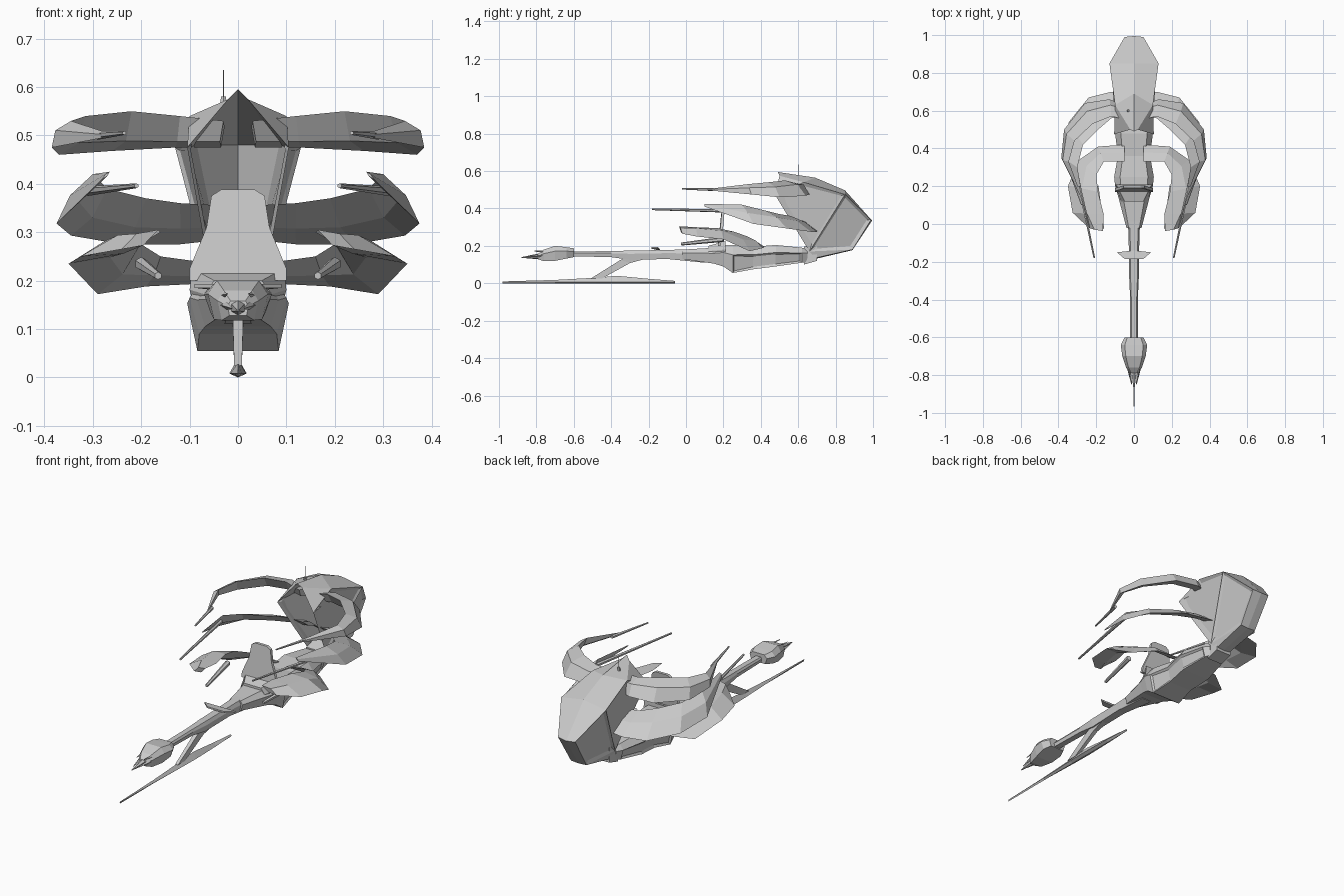
import bpy, bmesh
from mathutils import Vector as V


def finish(name, bm):
    bmesh.ops.remove_doubles(bm, verts=bm.verts, dist=1e-5)
    bmesh.ops.recalc_face_normals(bm, faces=bm.faces)
    me = bpy.data.meshes.new(name)
    bm.to_mesh(me)
    bm.free()
    ob = bpy.data.objects.new(name, me)
    bpy.context.collection.objects.link(ob)
    return ob


def loft(name, rings):
    """Skin a row of closed rings and cap both ends."""
    bm = bmesh.new()
    rows = [[bm.verts.new(p) for p in r] for r in rings]
    n = len(rows[0])
    for a, b in zip(rows, rows[1:]):
        for i in range(n):
            bm.faces.new((a[i], a[(i + 1) % n], b[(i + 1) % n], b[i]))
    bm.faces.new(rows[0])
    bm.faces.new(rows[-1][::-1])
    return finish(name, bm)


def hull_ring(y, zb, zt, w, top=0.7, bot=0.8):
    """Six-sided section across the y axis."""
    zm = zb + (zt - zb) * 0.65
    return [(top * w, y, zt), (w, y, zm), (bot * w, y, zb),
            (-bot * w, y, zb), (-w, y, zm), (-top * w, y, zt)]


def mirrored(ob):
    ob.modifiers.new("mirror", "MIRROR").use_axis[0] = True
    return ob


def wing(name, secs):
    """Curved blade: each section is an upper edge, a lower edge and a thickness."""
    mids = [(V(a) + V(b)) / 2 for a, b, t in secs]
    rings = []
    for i, (a, b, t) in enumerate(secs):
        span = mids[min(i + 1, len(mids) - 1)] - mids[max(i - 1, 0)]
        n = span.cross(V(b) - V(a)).normalized() * t
        rings.append([V(a), mids[i] + n, V(b), mids[i] - n])
    return mirrored(loft(name, rings))


def rod(name, p, q, r1, r2, sides=6):
    p, q = V(p), V(q)
    bm = bmesh.new()
    bmesh.ops.create_cone(bm, cap_ends=True, segments=sides, radius1=r1,
                          radius2=r2, depth=(q - p).length)
    bm.transform((q - p).to_track_quat('Z', 'Y').to_matrix().to_4x4())
    bmesh.ops.translate(bm, verts=bm.verts, vec=(p + q) / 2)
    return finish(name, bm)


def plate(name, outline, move):
    """Flat outline given thickness along a vector."""
    return loft(name, [[V(p) for p in outline], [V(p) + V(move) for p in outline]])


# central body with recessed side panels
body = loft("body", [hull_ring(*s) for s in [
    (-0.02, 0.13, 0.18, 0.04), (0.15, 0.105, 0.19, 0.085), (0.20, 0.09, 0.205, 0.1),
    (0.25, 0.055, 0.205, 0.105), (0.36, 0.075, 0.195, 0.085), (0.48, 0.09, 0.205, 0.1),
    (0.62, 0.11, 0.19, 0.07), (0.65, 0.115, 0.185, 0.05)]])
bm = bmesh.new()
bm.from_mesh(body.data)
sides = [f for f in bm.faces if abs(f.normal.x) > 0.6 and 0.25 < f.calc_center_median().y < 0.6
         and f.calc_center_median().z < 0.15]
bmesh.ops.inset_region(bm, faces=sides, thickness=0.012, depth=-0.008)
bm.to_mesh(body.data)
bm.free()

# nose cowl under the shield
loft("nose_cowl", [hull_ring(0.12, 0.12, 0.2, 0.07), hull_ring(0.21, 0.1, 0.225, 0.1, 0.95)])

# upright shield plate
plate("shield", [(-0.1, 0.17, 0.2), (0.1, 0.17, 0.2), (0.1, 0.175, 0.225), (0.065, 0.185, 0.31),
                 (0.055, 0.19, 0.375), (0.035, 0.19, 0.388), (-0.035, 0.19, 0.388),
                 (-0.055, 0.19, 0.375), (-0.065, 0.185, 0.31), (-0.1, 0.175, 0.225)], (0, 0.015, 0))

# neck and head
loft("neck", [hull_ring(*s) for s in [
    (0.1, 0.11, 0.185, 0.035), (-0.1, 0.13, 0.178, 0.028), (-0.3, 0.125, 0.175, 0.025),
    (-0.4, 0.14, 0.172, 0.02), (-0.64, 0.145, 0.17, 0.02)]])
loft("head", [hull_ring(*s) for s in [
    (-0.6, 0.14, 0.187, 0.05), (-0.64, 0.132, 0.193, 0.07), (-0.7, 0.12, 0.2, 0.062),
    (-0.76, 0.118, 0.18, 0.042), (-0.79, 0.128, 0.158, 0.022)]])
rod("snout", (0, -0.77, 0.145), (0, -0.88, 0.138), 0.018, 0.002)
mirrored(rod("mandible", (0.028, -0.76, 0.15), (0.012, -0.85, 0.143), 0.01, 0.002, 4))
mirrored(rod("brow_spike", (0.03, -0.75, 0.17), (0.022, -0.81, 0.172), 0.007, 0.002, 4))

# cross fin on the neck
plate("neck_fin", [(-0.09, -0.15, 0.185), (-0.05, -0.185, 0.185), (0.05, -0.185, 0.185),
                   (0.09, -0.15, 0.185), (0, -0.14, 0.175)], (0, 0, 0.008))

# keel blade and its strut
loft("keel", [[(w, y, 0.008), (0, y, zt), (-w, y, 0.008), (0, y, 0)] for y, w, zt in [
    (-0.98, 0.001, 0.01), (-0.7, 0.008, 0.018), (-0.48, 0.016, 0.03), (-0.37, 0.018, 0.04),
    (-0.2, 0.014, 0.024), (-0.06, 0.006, 0.013)]])
loft("keel_strut", [[(w, y0, z0), (w, y1, z1), (-w, y1, z1), (-w, y0, z0)]
                    for w, y0, z0, y1, z1 in [
    (0.008, -0.51, 0.025, -0.45, 0.025), (0.011, -0.35, 0.125, -0.3, 0.108),
    (0.016, -0.3, 0.15, -0.2, 0.135)]])

# tail hood: shoulder rim, front rim, centre ridge and hollow core, for both hands
S = [(0.02, 0.5, 0.575), (0.1, 0.63, 0.54), (0.13, 0.85, 0.475), (0.05, 0.99, 0.34),
     (0.045, 0.89, 0.18), (0.04, 0.69, 0.135)]
F = [(0.105, 0.475, 0.475), (0.05, 0.66, 0.17)]
R = [(0, 0.49, 0.595), (0, 0.69, 0.565), (0, 0.85, 0.497), (0, 0.995, 0.335),
     (0, 0.89, 0.177), (0, 0.69, 0.13)]
G = [(0, 0.79, 0.48), (0, 0.83, 0.24)]
bm = bmesh.new()
panels = []
for s in (1, -1):
    sh, fr, ri, co = [[bm.verts.new((x * s, y, z)) for x, y, z in L] for L in (S, F, R, G)]
    inn = [bm.verts.new((0.085 * s, 0.7, 0.48)), bm.verts.new((0.035 * s, 0.76, 0.24))]
    for i in range(5):
        bm.faces.new((sh[i], sh[i + 1], ri[i + 1], ri[i]))
    panels += [bm.faces.new((fr[0], sh[1], sh[2], fr[1])),
               bm.faces.new((fr[1], sh[2], sh[3], sh[4]))]
    bm.faces.new((fr[0], sh[0], sh[1]))
    bm.faces.new((fr[1], sh[4], sh[5]))
    # hollow front
    bm.faces.new((ri[0], sh[0], inn[0], co[0]))
    bm.faces.new((sh[0], fr[0], inn[0]))
    bm.faces.new((fr[0], fr[1], inn[1], inn[0]))
    bm.faces.new((inn[0], inn[1], co[1], co[0]))
    bm.faces.new((fr[1], sh[5], inn[1]))
    bm.faces.new((sh[5], ri[5], co[1], inn[1]))
bmesh.ops.remove_doubles(bm, verts=bm.verts, dist=1e-5)
bmesh.ops.recalc_face_normals(bm, faces=bm.faces)
bmesh.ops.inset_individual(bm, faces=panels, thickness=0.022, depth=-0.008)
finish("tail_hood", bm)
plate("tail_joint", [(-0.045, 0.63, 0.1), (0.045, 0.63, 0.1), (0.045, 0.63, 0.195),
                     (-0.045, 0.63, 0.195)], (0, 0.07, 0.02))
rod("antenna_base", (-0.03, 0.6, 0.56), (-0.03, 0.6, 0.58), 0.008, 0.006)
rod("antenna", (-0.03, 0.6, 0.57), (-0.03, 0.6, 0.635), 0.0015, 0.0008, 4)

# three pairs of swept wings
wing("upper_wing", [
    ((0.03, 0.55, 0.53), (0.035, 0.62, 0.475), 0.02),
    ((0.12, 0.57, 0.54), (0.13, 0.66, 0.475), 0.025),
    ((0.22, 0.53, 0.55), (0.26, 0.64, 0.468), 0.025),
    ((0.315, 0.44, 0.54), (0.37, 0.5, 0.46), 0.022),
    ((0.345, 0.33, 0.53), (0.385, 0.35, 0.475), 0.015),
    ((0.275, 0.14, 0.507), (0.28, 0.14, 0.495), 0.003)])
wing("middle_wing", [
    ((0.03, 0.57, 0.355), (0.03, 0.7, 0.285), 0.01),
    ((0.12, 0.56, 0.36), (0.12, 0.7, 0.275), 0.012),
    ((0.19, 0.5, 0.37), (0.24, 0.67, 0.275), 0.014),
    ((0.27, 0.42, 0.39), (0.345, 0.54, 0.293), 0.014),
    ((0.3, 0.3, 0.42), (0.375, 0.36, 0.318), 0.012),
    ((0.265, 0.1, 0.425), (0.28, 0.1, 0.41), 0.003)])
wing("lower_wing", [
    ((0.05, 0.33, 0.235), (0.05, 0.42, 0.195), 0.008),
    ((0.16, 0.33, 0.25), (0.19, 0.41, 0.188), 0.01),
    ((0.2, 0.26, 0.275), (0.29, 0.34, 0.172), 0.014),
    ((0.19, 0.17, 0.295), (0.35, 0.2, 0.235), 0.018),
    ((0.16, 0.05, 0.3), (0.325, 0.06, 0.25), 0.02),
    ((0.165, -0.037, 0.305), (0.24, -0.02, 0.265), 0.014)])

# guns carried by the wings
mirrored(rod("upper_gun", (0.29, 0.2, 0.5), (0.235, -0.02, 0.505), 0.009, 0.004))
mirrored(rod("middle_gun", (0.31, 0.3, 0.385), (0.21, -0.18, 0.396), 0.01, 0.005))
mirrored(rod("lower_gun", (0.2, 0.2, 0.235), (0.165, -0.025, 0.21), 0.014, 0.008))
